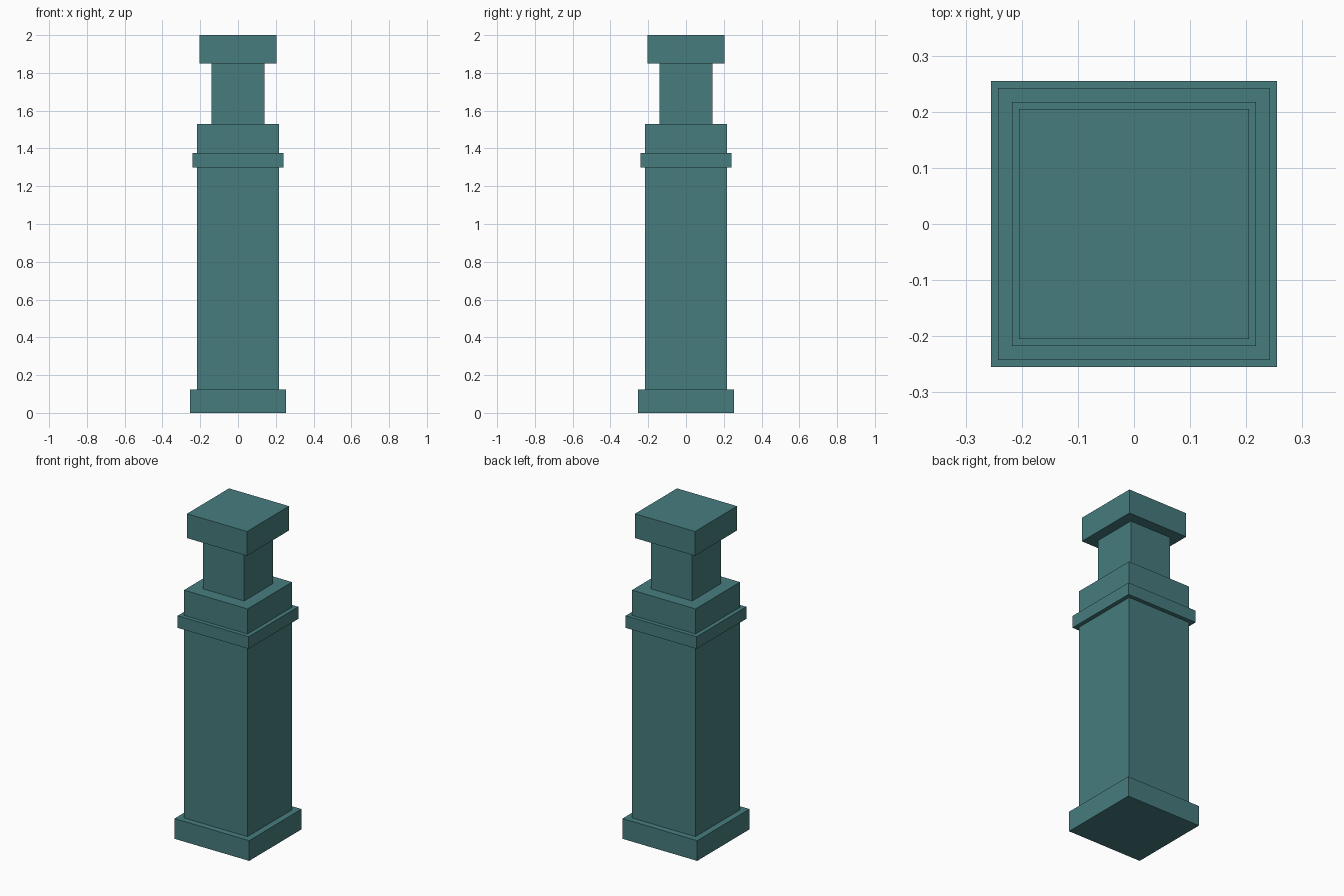
import bpy
import bmesh
from mathutils import Matrix

default_cube = bpy.data.objects.get("Cube")
if default_cube:
    bpy.data.objects.remove(default_cube, do_unlink=True)

# Single flat teal colour
teal = bpy.data.materials.new("teal")
teal.use_nodes = True
colour = (0.062, 0.202, 0.207, 1.0)
teal.diffuse_color = colour
teal.node_tree.nodes["Principled BSDF"].inputs["Base Color"].default_value = colour


def square_block(name, width, bottom, top):
    """Square block centred on the vertical axis."""
    bm = bmesh.new()
    place = Matrix.Translation((0, 0, (bottom + top) / 2))
    size = Matrix.Diagonal((width, width, top - bottom, 1))
    bmesh.ops.create_cube(bm, size=1, matrix=place @ size)
    mesh = bpy.data.meshes.new(name)
    bm.to_mesh(mesh)
    bm.free()
    mesh.materials.append(teal)
    block = bpy.data.objects.new(name, mesh)
    bpy.context.collection.objects.link(block)
    return block


# Stacked parts of the post, from the ground up
square_block("base_plinth", 0.51, 0.0, 0.125)
square_block("shaft", 0.434, 0.125, 1.53)
square_block("collar_band", 0.484, 1.30, 1.375)
square_block("neck", 0.282, 1.53, 1.85)
square_block("cap", 0.41, 1.85, 2.0)
